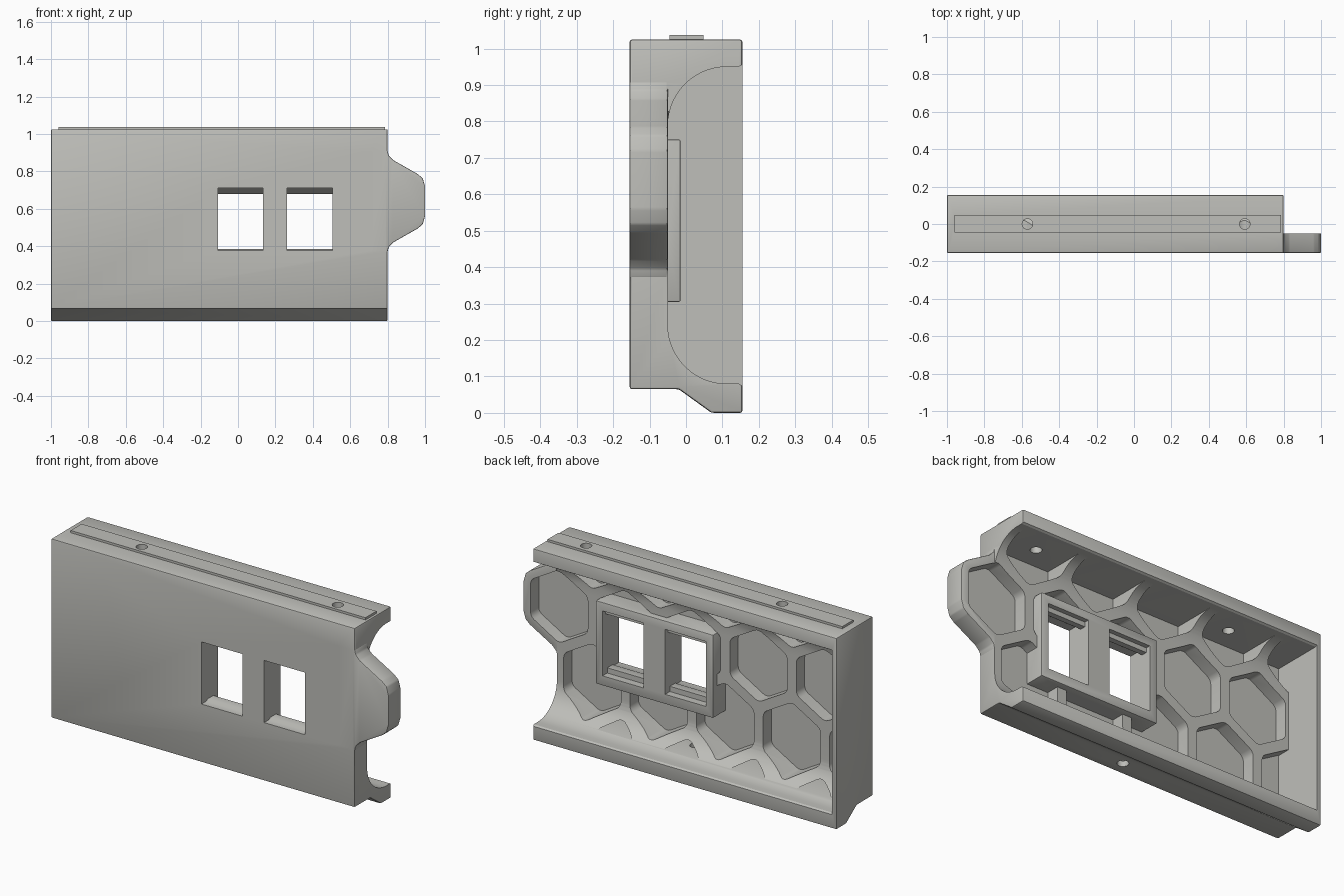
import bpy, bmesh, math
from mathutils import Vector

if "Cube" in bpy.data.objects:
    bpy.data.objects.remove(bpy.data.objects["Cube"])

grey = bpy.data.materials.new("warm_grey")
grey.diffuse_color = (0.52, 0.52, 0.49, 1)
grey.use_nodes = True
grey.node_tree.nodes["Principled BSDF"].inputs["Base Color"].default_value = grey.diffuse_color


def make_object(name, bm):
    bmesh.ops.recalc_face_normals(bm, faces=bm.faces)
    mesh = bpy.data.meshes.new(name)
    bm.to_mesh(mesh)
    bm.free()
    mesh.materials.append(grey)
    obj = bpy.data.objects.new(name, mesh)
    bpy.context.collection.objects.link(obj)
    return obj


def prism(bm, points, axis, lo, hi):
    """Extrude a 2D outline along x (y,z), y (x,z) or z (x,y)."""
    def place(p, t):
        return {"x": (t, *p), "y": (p[0], t, p[1]), "z": (*p, t)}[axis]
    verts = [bm.verts.new(place(p, lo)) for p in points]
    face = bm.faces.new(verts)
    ext = bmesh.ops.extrude_face_region(bm, geom=[face])
    top = [v for v in ext["geom"] if isinstance(v, bmesh.types.BMVert)]
    bmesh.ops.translate(bm, verts=top, vec=Vector(place((0, 0), hi - lo)))


def solid(name, points, axis, lo, hi, bevel=0.0):
    bm = bmesh.new()
    prism(bm, points, axis, lo, hi)
    if bevel:
        bmesh.ops.recalc_face_normals(bm, faces=bm.faces)
        bmesh.ops.bevel(bm, geom=bm.edges[:], offset=bevel, segments=2,
                        profile=0.5, affect="EDGES")
    return make_object(name, bm)


def rect(a0, a1, b0, b1):
    return [(a0, b0), (a1, b0), (a1, b1), (a0, b1)]


def circle(cx, cy, r, n=24):
    return [(cx + r * math.cos(2 * math.pi * i / n),
             cy + r * math.sin(2 * math.pi * i / n)) for i in range(n)]


def boolean(target, tool, operation):
    mod = target.modifiers.new(operation.lower(), "BOOLEAN")
    mod.operation, mod.object, mod.solver = operation, tool, "EXACT"
    bpy.context.view_layer.objects.active = target
    bpy.ops.object.modifier_apply(modifier=mod.name)
    bpy.data.objects.remove(tool, do_unlink=True)


# Panel body with a stepped lower lip
panel = solid("panel", [(-0.155, 0.065), (-0.02, 0.065), (0.07, 0), (0.155, 0),
                        (0.155, 1.025), (-0.155, 1.025)], "x", -1, 0.8, 0.007)

# Scooped rear recess, open at the right end
R = 0.162
scoop = [(0.155 - 0.01, 0.95), (0.165, 0.962), (0.2, 0.962), (0.2, 0.068),
         (0.165, 0.068), (0.145, 0.08)]
steps = [math.radians(90 * i / 14) for i in range(15)]
scoop += [(-0.05 + R - R * math.sin(a), 0.08 + R - R * math.cos(a)) for a in steps]
scoop += [(-0.05 + R - R * math.cos(a), 0.95 - R + R * math.sin(a)) for a in steps]
boolean(panel, solid("recess_cutter", scoop, "x", -0.975, 0.9), "DIFFERENCE")

# Side tab that follows the honeycomb cell
upper = [(0.7, 0.91), (0.8, 0.91), (0.806, 0.885), (0.83, 0.86),
         (0.962, 0.785), (0.988, 0.762), (1.0, 0.72)]
outline = upper + [(x, 1.28 - z) for x, z in reversed(upper)]
boolean(panel, solid("side_tab", outline, "y", -0.155, -0.05, 0.005), "UNION")

# Honeycomb pockets, clipped to the inside of the shell
PITCH, ROW, CELL = 0.394, 0.341, 0.196
bm_all = bmesh.new()
temp = bpy.data.meshes.new("pocket_temp")
for row in (-2, -1, 0, 1):
    for col in range(6):
        cx = 0.787 - PITCH * (col + 0.5 * (row % 2))
        cz = 0.64 + ROW * row
        if (row == -2 and col == 0) or cx < -1.1:
            continue
        bm = bmesh.new()
        prism(bm, [(cx + CELL * math.sin(math.radians(60 * k)),
                    cz + CELL * math.cos(math.radians(60 * k)))
                   for k in range(6)], "y", -0.12, 0.2)
        bmesh.ops.recalc_face_normals(bm, faces=bm.faces)
        # Rounded pocket corners
        posts = [e for e in bm.edges
                 if abs(e.verts[0].co.y - e.verts[1].co.y) > 0.1]
        bmesh.ops.bevel(bm, geom=posts, offset=0.022, segments=3,
                        profile=0.5, affect="EDGES")
        for co, no in (((0, 0, 0.95), (0, 0, 1)), ((0, 0, 0.095), (0, 0, -1)),
                       ((-0.975, 0, 0), (-1, 0, 0))):
            cut = bmesh.ops.bisect_plane(
                bm, geom=bm.verts[:] + bm.edges[:] + bm.faces[:],
                plane_co=co, plane_no=no, clear_outer=True)
            rim = [e for e in cut["geom_cut"] if isinstance(e, bmesh.types.BMEdge)]
            if rim:
                bmesh.ops.contextual_create(bm, geom=rim)
        bm.to_mesh(temp)
        bm.free()
        bm_all.from_mesh(temp)
bpy.data.meshes.remove(temp)
boolean(panel, make_object("pocket_cutter", bm_all), "DIFFERENCE")

# Raised socket frame on the back
boolean(panel, solid("socket_frame", rect(-0.15, 0.545, 0.305, 0.75),
                     "y", -0.14, -0.015, 0.004), "UNION")

# Two socket windows with a sloped catch above and a ledge below
window = [(-0.2, 0.377), (-0.115, 0.377), (-0.1, 0.385), (-0.055, 0.385),
          (-0.055, 0.357), (0.05, 0.357), (0.05, 0.705), (-0.04, 0.705),
          (-0.04, 0.68), (-0.07, 0.68), (-0.11, 0.71), (-0.2, 0.71)]
for x0 in (-0.108, 0.263):
    boolean(panel, solid("window_cutter", window, "x", x0, x0 + 0.242), "DIFFERENCE")

# Top rail
boolean(panel, solid("top_rail", rect(-0.96, 0.787, -0.045, 0.048),
                     "z", 1.0, 1.037), "UNION")

# Screw holes in the top and the underside
for x, y, z0, z1 in ((-0.57, 0, 0.9, 1.1), (0.592, 0, 0.9, 1.1),
                     (0.0, -0.08, -0.1, 0.13)):
    boolean(panel, solid("hole_cutter", circle(x, y, 0.028), "z", z0, z1), "DIFFERENCE")

bpy.ops.object.select_all(action="DESELECT")
panel.select_set(True)
bpy.context.view_layer.objects.active = panel
bpy.ops.object.shade_smooth_by_angle(angle=math.radians(30))
